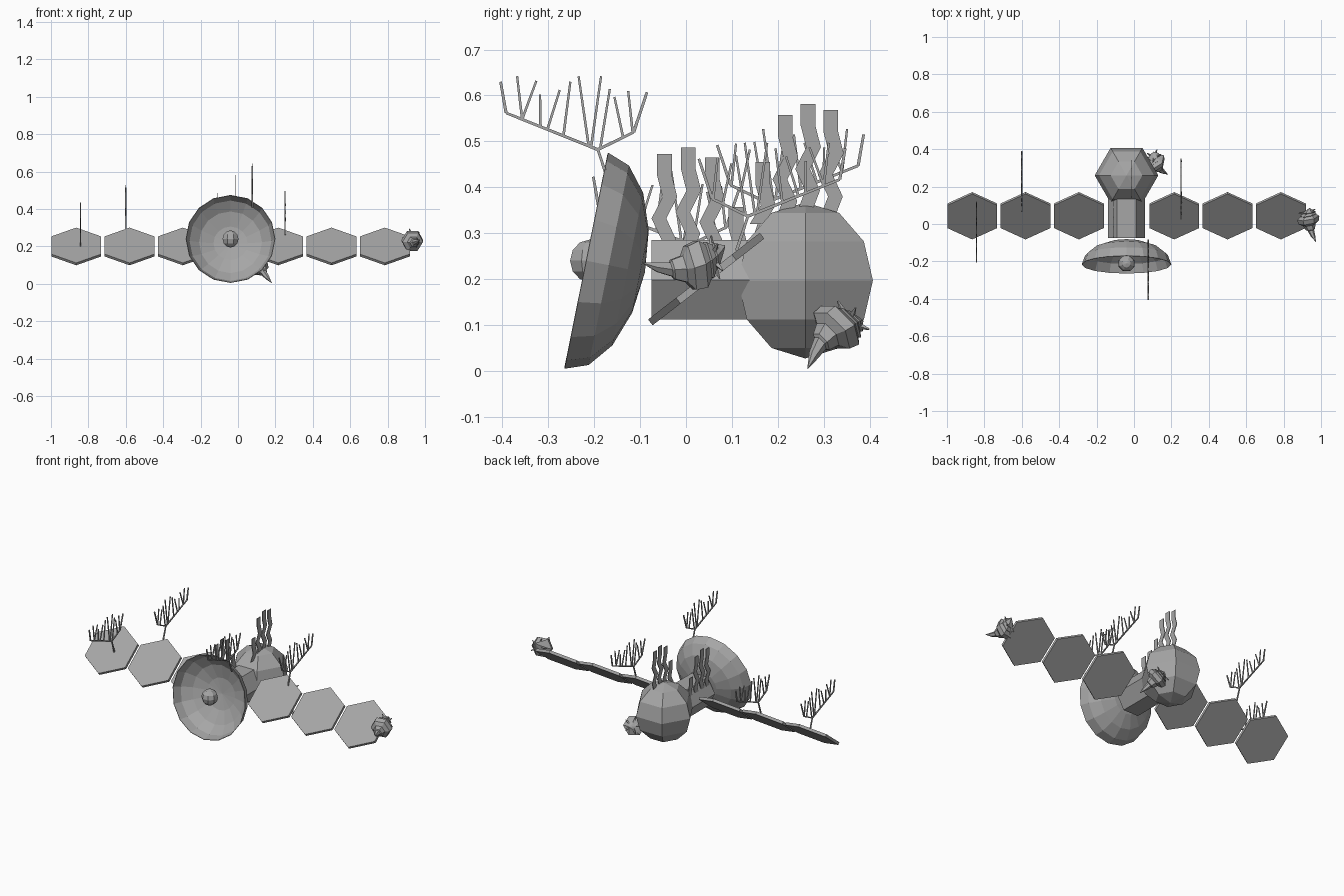
import bpy, bmesh
from math import radians, sin, cos, pi
from mathutils import Matrix, Vector

if "Cube" in bpy.data.objects:
    bpy.data.objects.remove(bpy.data.objects["Cube"])

grey = bpy.data.materials.new("plain_grey")
grey.use_nodes = True
grey.diffuse_color = (0.38, 0.38, 0.38, 1)
grey.node_tree.nodes["Principled BSDF"].inputs["Base Color"].default_value = (0.38, 0.38, 0.38, 1)

MID = -0.04  # x of the main axis


def finish(name, bm):
    bmesh.ops.remove_doubles(bm, verts=bm.verts, dist=1e-5)
    bmesh.ops.recalc_face_normals(bm, faces=bm.faces)
    mesh = bpy.data.meshes.new(name)
    bm.to_mesh(mesh)
    bm.free()
    mesh.materials.append(grey)
    obj = bpy.data.objects.new(name, mesh)
    bpy.context.collection.objects.link(obj)
    return obj


def loft(bm, rings, sides, phase=0.0, caps=True):
    """Skin rings given as (centre, radius, rotation)."""
    loops = []
    for centre, radius, rot in rings:
        loop = []
        for k in range(sides):
            a = phase + 2 * pi * k / sides
            loop.append(bm.verts.new(Vector(centre) + rot @ Vector((radius * cos(a), radius * sin(a), 0))))
        loops.append(loop)
    for low, high in zip(loops, loops[1:]):
        for k in range(sides):
            j = (k + 1) % sides
            bm.faces.new((low[k], low[j], high[j], high[k]))
    if caps:
        bm.faces.new(loops[0])
        bm.faces.new(loops[-1])


def lathe(name, profile, sides, origin, tilt=0.0, phase=0.0, caps=True):
    """Turn a (radius, height) profile about an axis tilted around x."""
    bm = bmesh.new()
    rot = Matrix.Rotation(radians(tilt), 3, 'X')
    rings = [(Vector(origin) + rot @ Vector((0, 0, h)), r, rot) for r, h in profile]
    loft(bm, rings, sides, radians(phase), caps)
    return finish(name, bm)


def arc(radius, depth, steps, start, end):
    angles = [radians(start + (end - start) * i / steps) for i in range(steps + 1)]
    return [(max(radius * cos(a), 0.0001), depth * sin(a)) for a in angles]


# Body: six-sided tube and faceted tank
lathe("body_tube", [(0.1, 0), (0.1, 0.28)], 6, (MID, 0.205, 0.198), tilt=90)
lathe("rear_tank", arc(0.17, 0.17, 6, -90, 90), 6, (MID, 0.26, 0.197))

# Dish with its feed ball
dish = lathe("dish", arc(0.24, 0.13, 4, 0, 90), 16, (MID, -0.217, 0.24), tilt=-101.4, caps=False)
thick = dish.modifiers.new("thickness", 'SOLIDIFY')
thick.thickness = 0.003
lathe("dish_feed", arc(0.046, 0.046, 6, -90, 90), 8, (MID, -0.21, 0.24), phase=22.5)

# Solar panels, three on each side
for side, label in ((-1, "right"), (1, "left")):
    for i in range(3):
        lathe(f"{label}_panel_{i + 1}", [(0.154, -0.008), (0.154, 0.008)], 6,
              (MID + side * (0.255 + 0.285 * i), 0.044, 0.2), tilt=37.8, phase=30)

# Branching coral fans: (y, z) twig ends relative to the fork
TWIGS = [
    (0.025, -0.075, 0, 0), (0, 0, -0.2, 0.08), (-0.2, 0.08, -0.212, 0.148),
    (0, 0, 0.078, 0.038), (0.078, 0.038, 0.107, 0.125),
    (-0.165, 0.066, -0.176, 0.16), (-0.165, 0.066, -0.134, 0.15),
    (-0.125, 0.05, -0.126, 0.12), (-0.11, 0.044, -0.083, 0.13),
    (-0.075, 0.03, -0.06, 0.148), (-0.02, 0.008, -0.042, 0.16),
    (-0.015, 0.004, 0.007, 0.16), (0.005, 0.002, 0.026, 0.132),
    (0.055, 0.027, 0.036, 0.115), (0.076, 0.036, 0.066, 0.128),
]


def coral_fan(name, x, y, z, flip):
    bm = bmesh.new()
    for i, (y0, z0, y1, z1) in enumerate(TWIGS):
        a = Vector((x, y + flip * y0, z + z0))
        b = Vector((x, y + flip * y1, z + z1))
        rot = (b - a).to_track_quat('Z', 'X').to_matrix()
        r = 0.0048 if i < 5 else 0.004
        loft(bm, [(a, r, rot), (b, r * 0.85, rot)], 4, pi / 4)
    finish(name, bm)


coral_fan("outer_right_coral", -0.842, 0.01, 0.275, 1)
coral_fan("middle_right_coral", -0.6, 0.175, 0.367, -1)
coral_fan("dish_coral", 0.076, -0.192, 0.482, 1)
coral_fan("left_coral", 0.252, 0.135, 0.337, -1)


# Wavy weed blades
def weed(name, x, y, bottom, top):
    bm = bmesh.new()
    shifts = (0, 0, 0.012, -0.012, 0.01, -0.008, 0.006)
    rows, z, i = [], top, 0
    while True:
        mid = y + shifts[min(i, 6)]
        rows.append([bm.verts.new((x + dx, mid + dy, z))
                     for dx, dy in ((-0.002, -0.016), (0.002, -0.016), (0.002, 0.016), (-0.002, 0.016))])
        if z <= bottom or i == 6:
            break
        z = max(bottom, z - 0.047)
        i += 1
    for up, down in zip(rows, rows[1:]):
        for k in range(4):
            j = (k + 1) % 4
            bm.faces.new((up[k], up[j], down[j], down[k]))
    bm.faces.new(rows[0])
    bm.faces.new(rows[-1])
    finish(name, bm)


for i, top in enumerate((0.473, 0.487, 0.465, 0.357)):
    weed(f"tube_weed_{i + 1}", -0.108, -0.047 + 0.052 * i, 0.24, top)
for i, top in enumerate((0.455, 0.558, 0.581, 0.568)):
    weed(f"tank_weed_{i + 1}", -0.015, 0.167 + 0.0495 * i, 0.32, top)


# Spiral shells: stepped whorls from the long tail to the spire
def shell(name, tail, spire, sag):
    bm = bmesh.new()
    tail, spire, sag = Vector(tail), Vector(spire), Vector(sag)
    rot = (spire - tail).to_track_quat('Z', 'Y').to_matrix()
    whorls = [(0, 0.001), (0.14, 0.012), (0.3, 0.018), (0.32, 0.025), (0.45, 0.034),
              (0.52, 0.056), (0.66, 0.06), (0.74, 0.042), (0.76, 0.046), (0.83, 0.03),
              (0.85, 0.033), (0.92, 0.018), (1, 0.002)]
    rings = [(tail.lerp(spire, t) + sag * 4 * t * (1 - t), r, rot) for t, r in whorls]
    loft(bm, rings, 6)
    # Small knobs around the spire
    for k in range(5):
        turn = rot @ Matrix.Rotation(2 * pi * k / 5, 3, 'Z')
        base = tail.lerp(spire, 0.8) + sag * 0.64
        tip = base + turn @ Vector((0.05, 0, 0.012))
        aim = (tip - base).to_track_quat('Z', 'Y').to_matrix()
        loft(bm, [(base, 0.012, aim), (tip, 0.002, aim)], 4)
    finish(name, bm)


shell("tank_shell", (0.18, 0.265, 0.005), (0.105, 0.385, 0.11), (-0.025, -0.01, 0.028))
shell("panel_shell", (0.972, -0.095, 0.235), (0.938, 0.085, 0.272), (-0.02, 0.01, -0.03))
